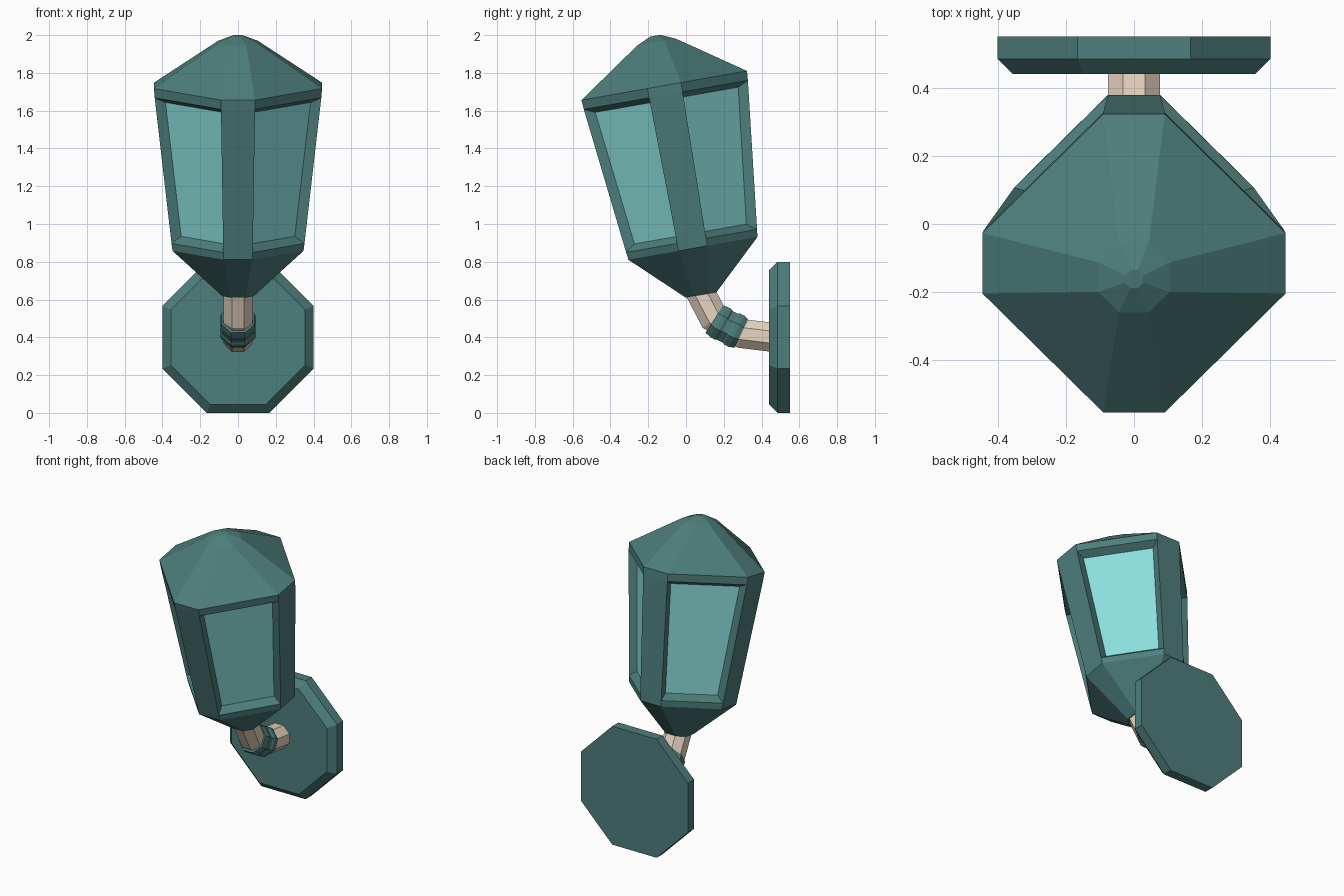
import bpy, bmesh, math
from mathutils import Matrix, Vector

if "Cube" in bpy.data.objects:
    bpy.data.objects.remove(bpy.data.objects["Cube"])


def material(name, rgb):
    m = bpy.data.materials.new(name)
    m.diffuse_color = (*rgb, 1)
    m.use_nodes = True
    m.node_tree.nodes["Principled BSDF"].inputs["Base Color"].default_value = m.diffuse_color
    return m


TEAL = material("painted_metal", (0.075, 0.21, 0.20))
GLASS = material("pale_glass", (0.26, 0.74, 0.72))
BEIGE = material("beige_metal", (0.82, 0.67, 0.54))


def finish(bm, name, mat, matrix=Matrix()):
    bm.transform(matrix)
    mesh = bpy.data.meshes.new(name)
    bm.to_mesh(mesh)
    bm.free()
    mesh.materials.append(mat)
    obj = bpy.data.objects.new(name, mesh)
    bpy.context.collection.objects.link(obj)


def loft(rings):
    """Closed skin through rings of eight points; returns bmesh and side faces per level."""
    bm = bmesh.new()
    vs = [[bm.verts.new(p) for p in ring] for ring in rings]
    levels = []
    for a, b in zip(vs, vs[1:]):
        levels.append([bm.faces.new((a[i], a[(i + 1) % 8], b[(i + 1) % 8], b[i])) for i in range(8)])
    bm.faces.new(vs[0][::-1])
    bm.faces.new(vs[-1])
    bmesh.ops.recalc_face_normals(bm, faces=bm.faces)
    return bm, levels


def chamfered_square(h, w, z):
    """Diamond section with cut corners: h is the reach, w half the corner width."""
    xy = [(h, -w), (h, w), (w, h), (-w, h), (-h, w), (-h, -w), (-w, -h), (w, -h)]
    return [Vector((x, y, z)) for x, y in xy]


def tube(name, path, radii, mat):
    """Eight-sided tube along (y, z) points; radii are measured to the flats."""
    pts = [Vector((0, y, z)) for y, z in path]
    rings = []
    for i, (c, r) in enumerate(zip(pts, radii)):
        t = (pts[min(i + 1, len(pts) - 1)] - pts[max(i - 1, 0)]).normalized()
        n = t.cross(Vector((1, 0, 0)))
        R = r / math.cos(math.pi / 8)
        angles = [math.pi / 8 + k * math.pi / 4 for k in range(8)]
        rings.append([c + R * (math.cos(a) * Vector((1, 0, 0)) + math.sin(a) * n) for a in angles])
    finish(loft(rings)[0], name, mat)


# Lantern body, tilted forward, with recessed windows on the four wide sides
tilt = Matrix.Translation((0, 0.08, 0.625)) @ Matrix.Rotation(math.radians(10), 4, 'X')
sections = [(0.083, 0.04, 0), (0.347, 0.077, 0.25), (0.352, 0.078, 0.29),
            (0.441, 0.09, 1.075), (0.445, 0.09, 1.125),
            (0.105, 0.044, 1.358), (0.027, 0.011, 1.393)]
bm, levels = loft([chamfered_square(*s) for s in sections])
windows = levels[2][1::2]
bmesh.ops.inset_individual(bm, faces=windows, thickness=0.045, depth=-0.045)
panes = [[v.co.copy() for v in f.verts] for f in windows]
bmesh.ops.delete(bm, geom=windows, context='FACES_ONLY')
finish(bm, "lantern_body", TEAL, tilt)

# Glass panes filling the recesses
bm = bmesh.new()
for pane in panes:
    bm.faces.new([bm.verts.new(p) for p in pane])
finish(bm, "window_panes", GLASS, tilt)

# Bent arm and ribbed collar
tube("arm", [(0.06, 0.67), (0.15, 0.497), (0.222, 0.455), (0.293, 0.42), (0.46, 0.40)],
     [0.077] * 5, BEIGE)
tube("collar", [(0.15, 0.497), (0.175, 0.481), (0.196, 0.469), (0.206, 0.463),
                (0.234, 0.449), (0.244, 0.444), (0.268, 0.432), (0.293, 0.42)],
     [0.086, 0.092, 0.092, 0.086, 0.086, 0.092, 0.092, 0.083], TEAL)

# Octagonal wall plate with a chamfered front
tube("wall_plate", [(0.44, 0.40), (0.485, 0.40), (0.55, 0.40)], [0.355, 0.40, 0.40], TEAL)
